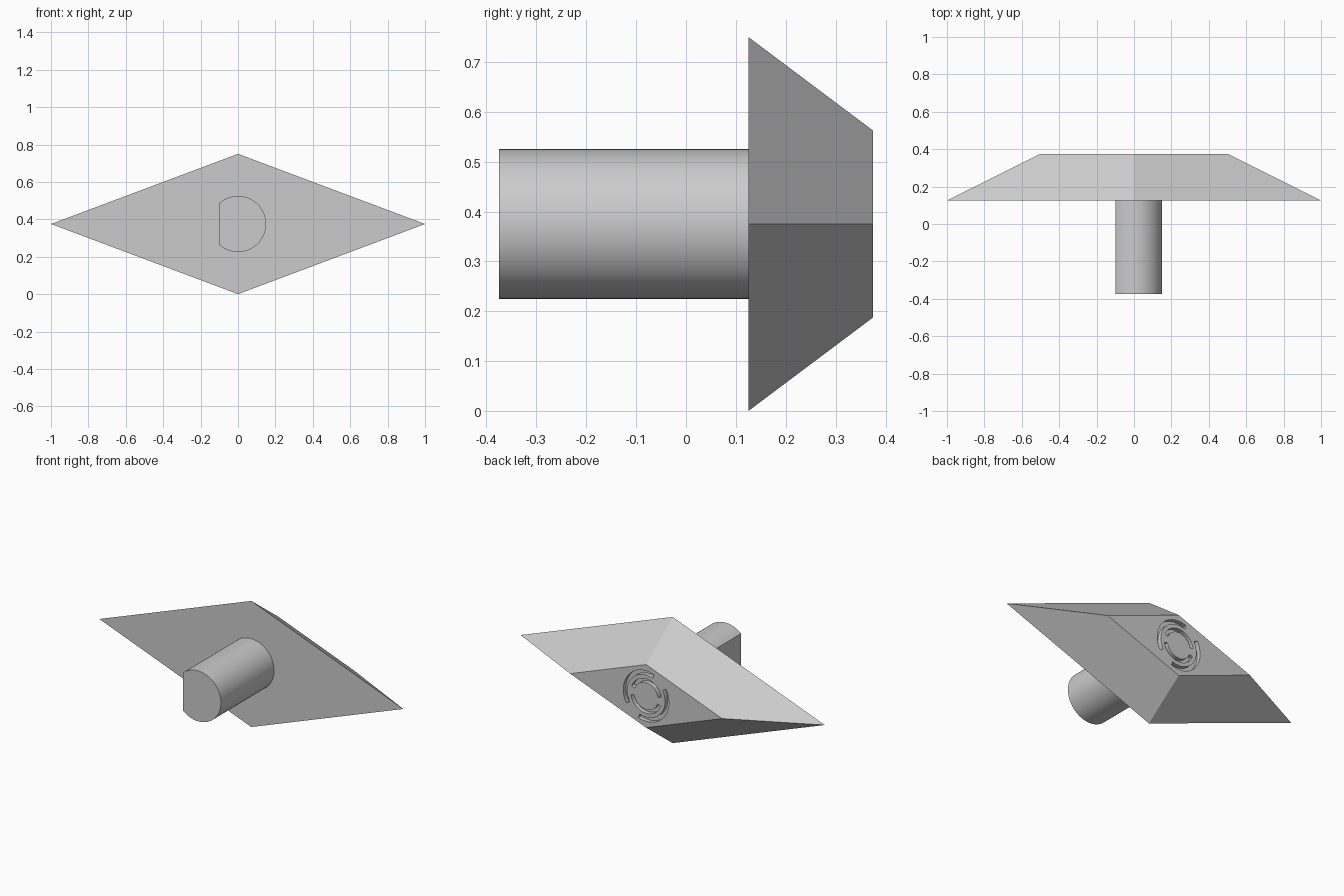
import bpy, bmesh
from math import sin, cos, acos, pi, radians

if "Cube" in bpy.data.objects:
    bpy.data.objects.remove(bpy.data.objects["Cube"], do_unlink=True)

MID_Z = 0.375

grey = bpy.data.materials.new("light_grey")
grey.use_nodes = True
colour = (0.6, 0.6, 0.6, 1)
grey.diffuse_color = colour
grey.node_tree.nodes["Principled BSDF"].inputs["Base Color"].default_value = colour


def arc(radius, start, end, steps):
    return [(radius * cos(start + (end - start) * i / steps),
             radius * sin(start + (end - start) * i / steps))
            for i in range(steps + 1)]


def add_prism(bm, profile, y0, y1, taper=1):
    """Loft an x-z profile about the centre axis from y0 to y1."""
    front = [bm.verts.new((x, y0, MID_Z + z)) for x, z in profile]
    back = [bm.verts.new((x * taper, y1, MID_Z + z * taper)) for x, z in profile]
    bm.faces.new(front)
    bm.faces.new(back[::-1])
    for i in range(len(profile)):
        j = (i + 1) % len(profile)
        bm.faces.new((front[i], back[i], back[j], front[j]))


def finish(name, bm):
    bmesh.ops.recalc_face_normals(bm, faces=bm.faces)
    mesh = bpy.data.meshes.new(name)
    bm.to_mesh(mesh)
    bm.free()
    mesh.materials.append(grey)
    obj = bpy.data.objects.new(name, mesh)
    bpy.context.collection.objects.link(obj)
    return obj


def select_only(obj):
    bpy.ops.object.select_all(action="DESELECT")
    obj.select_set(True)
    bpy.context.view_layer.objects.active = obj


# Diamond head tapering to half size at the back
bm = bmesh.new()
add_prism(bm, [(1, 0), (0, MID_Z), (-1, 0), (0, -MID_Z)], 0.125, 0.375, 0.5)
head = finish("diamond_head", bm)

# Paired curved grooves sunk into the back of the head
bm = bmesh.new()
for inner, outer, start, span in ((0.08, 0.102, 20, 150), (0.125, 0.15, 150, 140)):
    for turn in (0, pi):
        a = radians(start) + turn
        b = a + radians(span)
        ring = arc(outer, a, b, 32) + arc(inner, b, a, 32)
        add_prism(bm, ring, 0.35, 0.4)
cutter = finish("groove_cutter", bm)
cutter.hide_render = True

cut = head.modifiers.new("grooves", "BOOLEAN")
cut.operation = "DIFFERENCE"
cut.solver = "EXACT"
cut.object = cutter
select_only(head)
bpy.ops.object.modifier_apply(modifier=cut.name)
bpy.data.objects.remove(cutter, do_unlink=True)
bpy.ops.object.shade_smooth_by_angle(angle=radians(20))

# Round shaft with one flat side
bm = bmesh.new()
half_sweep = acos(-0.1 / 0.15)
add_prism(bm, arc(0.15, -half_sweep, half_sweep, 64), -0.375, 0.125)
shaft = finish("shaft", bm)
select_only(shaft)
bpy.ops.object.shade_smooth_by_angle(angle=radians(30))
